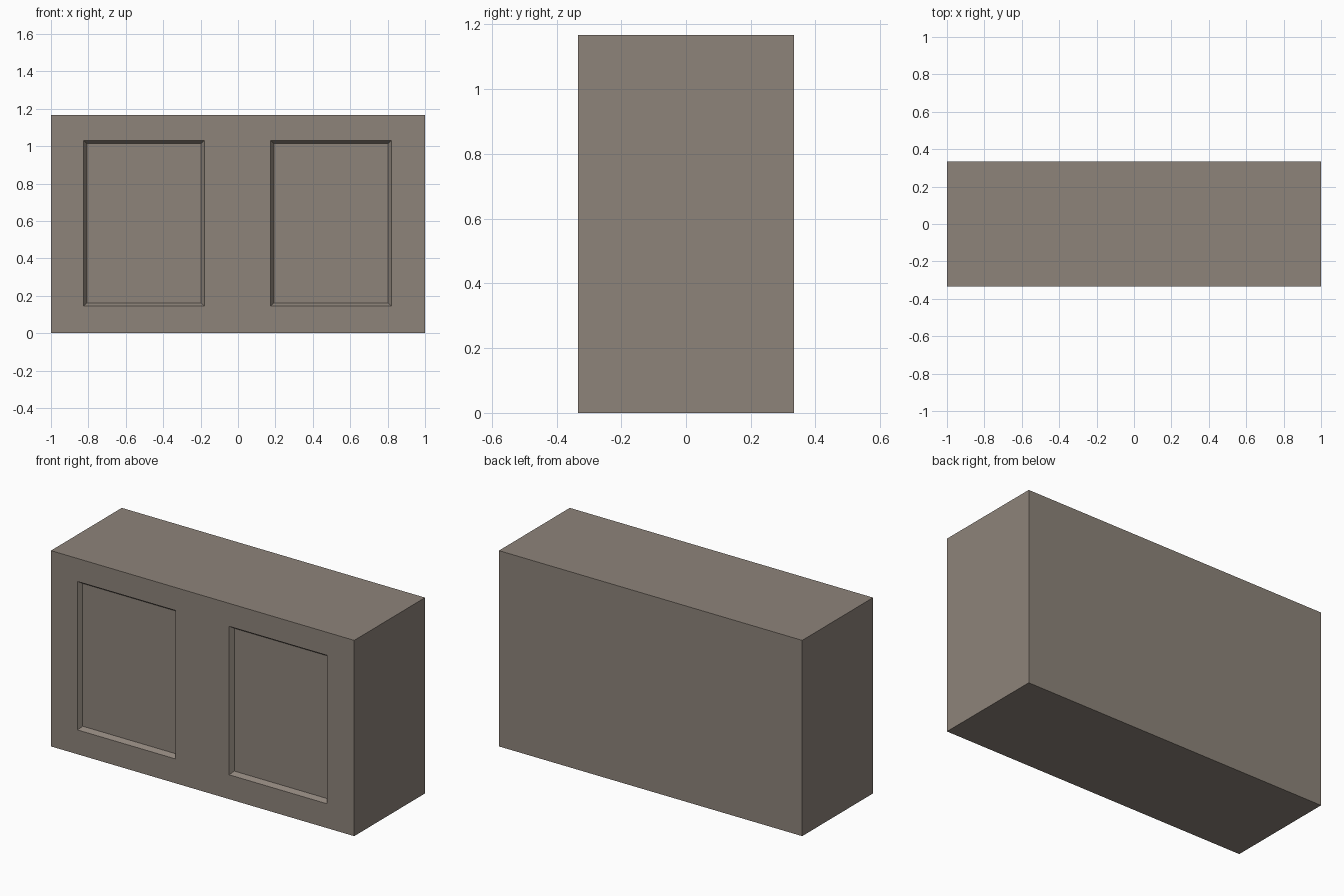
import bpy, bmesh
from mathutils import Matrix

if "Cube" in bpy.data.objects:
    bpy.data.objects.remove(bpy.data.objects["Cube"])

W, D, H = 2.0, 0.667, 1.167
PANELS_X = [(-0.825, -0.18), (0.175, 0.82)]
PANEL_Z = (0.145, 1.03)

# Cabinet body
bm = bmesh.new()
bmesh.ops.create_cube(bm, size=1.0, matrix=Matrix.Translation((0, 0, H / 2)) @ Matrix.Diagonal((W, D, H, 1)))


def cut(point, normal):
    bmesh.ops.bisect_plane(bm, geom=bm.verts[:] + bm.edges[:] + bm.faces[:],
                           plane_co=point, plane_no=normal)


# Divide the body along the panel borders
for x in (v for pair in PANELS_X for v in pair):
    cut((x, 0, 0), (1, 0, 0))
for z in PANEL_Z:
    cut((0, 0, z), (0, 0, 1))

# Recessed front panels with sloping borders
bm.normal_update()
panels = []
for f in bm.faces:
    c = f.calc_center_median()
    if f.normal.y < -0.9 and PANEL_Z[0] < c.z < PANEL_Z[1] and any(a < c.x < b for a, b in PANELS_X):
        panels.append(f)
for f in panels:
    bmesh.ops.inset_region(bm, faces=[f], thickness=0.017, depth=-0.025, use_even_offset=True)

mesh = bpy.data.meshes.new("cabinet_body")
bm.to_mesh(mesh)
bm.free()
body = bpy.data.objects.new("cabinet_body", mesh)
bpy.context.collection.objects.link(body)

# Grey-brown finish
mat = bpy.data.materials.new("grey_brown")
mat.diffuse_color = (0.27, 0.23, 0.195, 1)
mat.use_nodes = True
mat.node_tree.nodes["Principled BSDF"].inputs["Base Color"].default_value = mat.diffuse_color
mesh.materials.append(mat)
